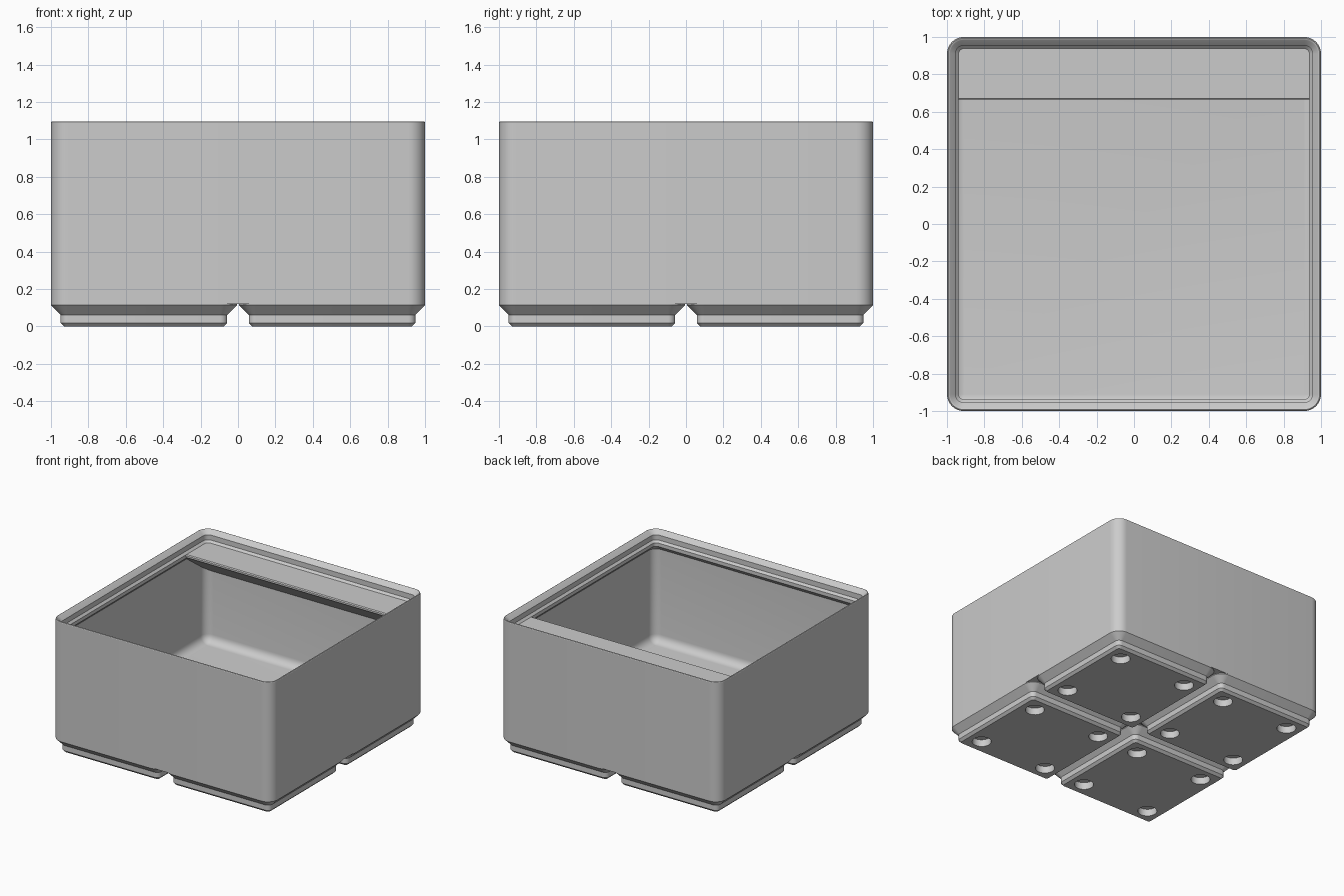
import bpy, bmesh, math
from mathutils import Matrix, Vector

MM = 2 / 83.5            # the bin is laid out in millimetres
HALF = 41.75             # half of the outer width
RADIUS = 3.75            # outer corner radius
PITCH = 21.0             # foot centre offset

cube = bpy.data.objects.get("Cube")
if cube:
    bpy.data.objects.remove(cube, do_unlink=True)

grey = bpy.data.materials.new("light grey plastic")
grey.use_nodes = True
colour = (0.6, 0.6, 0.6, 1)
grey.diffuse_color = colour
grey.node_tree.nodes["Principled BSDF"].inputs["Base Color"].default_value = colour


def make_object(name, bm):
    bmesh.ops.scale(bm, vec=(MM, MM, MM), verts=bm.verts)
    bmesh.ops.recalc_face_normals(bm, faces=bm.faces)
    mesh = bpy.data.meshes.new(name)
    bm.to_mesh(mesh)
    bm.free()
    mesh.materials.append(grey)
    obj = bpy.data.objects.new(name, mesh)
    bpy.context.collection.objects.link(obj)
    return obj


def activate(obj):
    bpy.ops.object.select_all(action='DESELECT')
    obj.select_set(True)
    bpy.context.view_layer.objects.active = obj


def smooth(obj):
    activate(obj)
    bpy.ops.object.shade_smooth_by_angle(angle=math.radians(25))


def rounded_square(half, inset, z, centre=(0, 0), steps=8):
    """Ring of points around a square whose corners shrink with the inset."""
    r = max(RADIUS - inset, 0.05)
    c = half - inset - r
    points = []
    for corner in range(4):
        sx, sy = ((1, 1), (-1, 1), (-1, -1), (1, -1))[corner]
        for i in range(steps + 1):
            a = math.pi / 2 * (corner + i / steps)
            points.append(Vector((centre[0] + sx * c + r * math.cos(a),
                                  centre[1] + sy * c + r * math.sin(a), z)))
    return points


def loft(rings):
    """Bridge successive rings and cap both ends."""
    bm = bmesh.new()
    loops = [[bm.verts.new(p) for p in ring] for ring in rings]
    n = len(loops[0])
    for low, high in zip(loops, loops[1:]):
        for i in range(n):
            j = (i + 1) % n
            bm.faces.new((low[i], low[j], high[j], high[i]))
    bm.faces.new(loops[0])
    bm.faces.new(loops[-1])
    return bm


# Bin body: outer wall, stacking lip, inner wall, filleted floor (inset, height)
WALL, FLOOR, FILLET = 0.95, 7.2, 2.75
profile = [(0, 5), (0, 45.5), (0.1, 45.7), (0.3, 45.8), (0.5, 45.75), (0.7, 45.6),
           (1.9, 44.4), (1.9, 42.7), (2.6, 42), (2.6, 40.8), (WALL, 39.15)]
for i in range(7):
    a = math.pi / 2 * i / 6
    profile.append((WALL + FILLET * (1 - math.cos(a)),
                    FLOOR + FILLET * (1 - math.sin(a))))
body = make_object("bin_body", loft([rounded_square(HALF, d, z) for d, z in profile]))
smooth(body)

# Base foot: stepped chamfers, mirrored to four
foot_profile = [(2.95, 0), (2.15, 0.8), (2.15, 2.6), (0, 4.75), (0, 5)]
feet = make_object("base_feet", loft(
    [rounded_square(20.75, d, z, (PITCH, PITCH)) for d, z in foot_profile]))

# Round magnet sockets cut into the foot
bm = bmesh.new()
for sx in (-1, 1):
    for sy in (-1, 1):
        bmesh.ops.create_cone(
            bm, cap_ends=True, segments=32, radius1=3, radius2=3, depth=4.8,
            matrix=Matrix.Translation((PITCH + 13 * sx, PITCH + 13 * sy, 0)))
cutter = make_object("socket_cutter", bm)
cutter.hide_render = True

cut = feet.modifiers.new("sockets", 'BOOLEAN')
cut.operation, cut.solver, cut.object = 'DIFFERENCE', 'EXACT', cutter
mirror = feet.modifiers.new("four feet", 'MIRROR')
mirror.use_axis = (True, True, False)
mirror.use_mirror_merge = False
activate(feet)
for modifier in ("sockets", "four feet"):
    bpy.ops.object.modifier_apply(modifier=modifier)
bpy.data.objects.remove(cutter, do_unlink=True)
smooth(feet)


# Label shelf: sloped underside, ends tapered to stay inside the wall corners
def shelf_section(x, back):
    front, slope = 27.75, math.tan(math.radians(36))
    yz = [(front, 41.1), (front, 41.7), (front + 0.3, 42), (back, 42),
          (back, 41.1 - slope * (back - front))]
    return [Vector((x, y, z)) for y, z in yz]


shelf = make_object("label_shelf", loft(
    [shelf_section(x, back) for x, back in
     ((-41, 39.9), (-38, 41.2), (38, 41.2), (41, 39.9))]))
